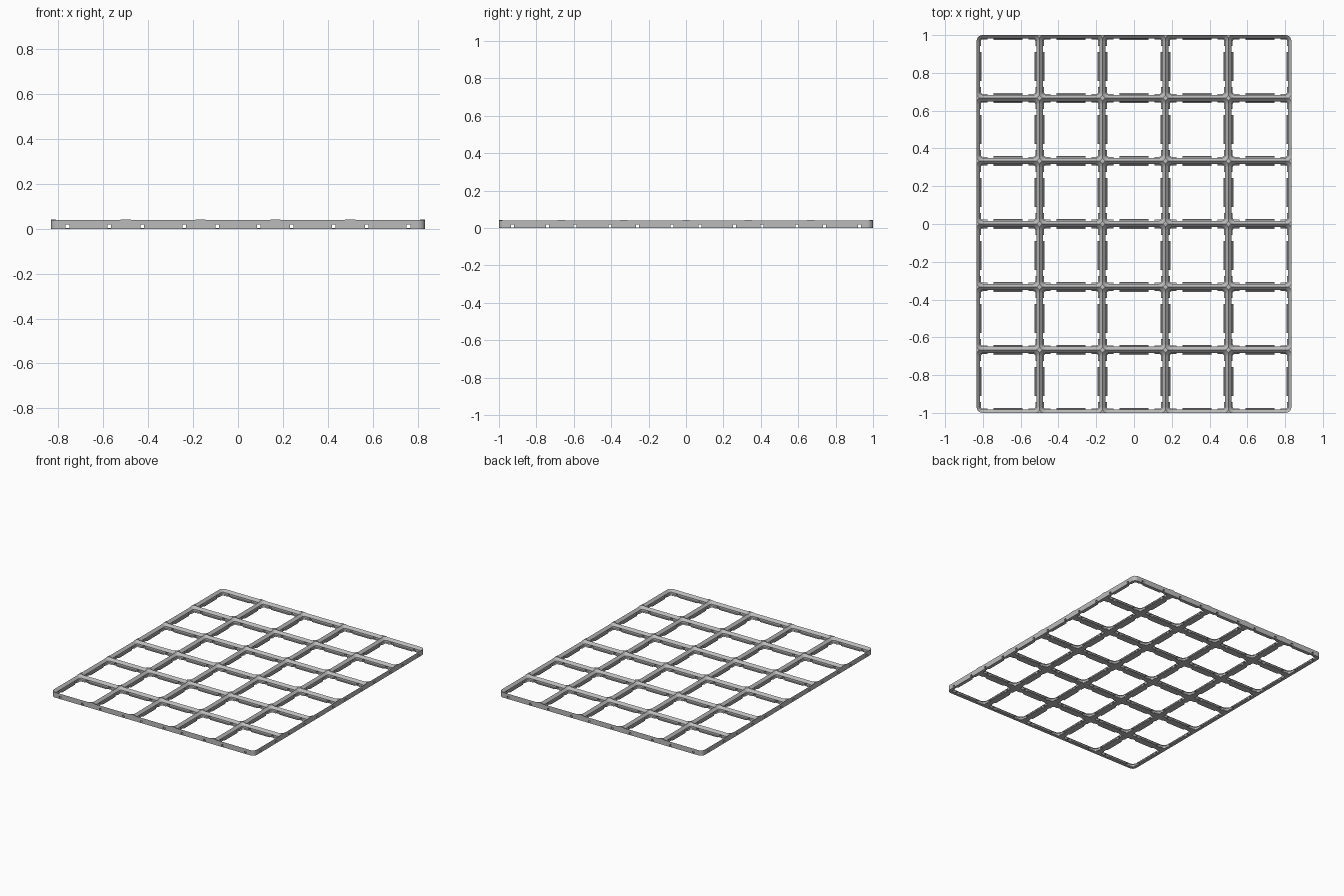
import bpy, bmesh, math
from mathutils import Matrix, Vector

P = 1 / 3            # cell pitch
NX, NY = 5, 6
H = 0.0425           # height at the corner peaks
R = 0.032            # corner radius
SLOT = 0.093         # slot distance from the cell centre

if "Cube" in bpy.data.objects:
    bpy.data.objects.remove(bpy.data.objects["Cube"])

grey = bpy.data.materials.new("Mid grey plastic")
grey.use_nodes = True
grey.diffuse_color = (0.5, 0.5, 0.5, 1)
grey.node_tree.nodes["Principled BSDF"].inputs["Base Color"].default_value = (0.5, 0.5, 0.5, 1)


def ring(bm, cx, cy, hx, hy, r, z, segs=6):
    """Rounded rectangle of vertices, counter-clockwise."""
    verts = []
    for k, (sx, sy) in enumerate([(1, 1), (-1, 1), (-1, -1), (1, -1)]):
        for i in range(segs + 1):
            a = (k + i / segs) * math.pi / 2
            verts.append(bm.verts.new((cx + sx * (hx - r) + r * math.cos(a),
                                       cy + sy * (hy - r) + r * math.sin(a), z)))
    return verts


def loft(bm, rings):
    """Close a stack of rings into a solid."""
    for lo, hi in zip(rings, rings[1:]):
        n = len(lo)
        for i in range(n):
            j = (i + 1) % n
            bm.faces.new((lo[i], lo[j], hi[j], hi[i]))
    bm.faces.new(rings[0][::-1])
    bm.faces.new(rings[-1])


def box(bm, lo, hi):
    lo, hi = Vector(lo), Vector(hi)
    m = Matrix.Translation((lo + hi) / 2) @ Matrix.Diagonal((*(hi - lo), 1))
    bmesh.ops.create_cube(bm, size=1, matrix=m)


def finish(bm, name):
    me = bpy.data.meshes.new(name)
    bmesh.ops.recalc_face_normals(bm, faces=bm.faces[:])
    bm.to_mesh(me)
    bm.free()
    ob = bpy.data.objects.new(name, me)
    bpy.context.scene.collection.objects.link(ob)
    me.materials.append(grey)
    return ob


def cut(target, bm, name):
    """Subtract a helper solid from the target."""
    tool = finish(bm, name)
    mod = target.modifiers.new(name, 'BOOLEAN')
    mod.operation, mod.solver, mod.object = 'DIFFERENCE', 'EXACT', tool
    bpy.context.view_layer.objects.active = target
    bpy.ops.object.modifier_apply(modifier=mod.name)
    bpy.data.objects.remove(tool)


cells = [(i, j, (i - (NX - 1) / 2) * P, (j - (NY - 1) / 2) * P)
         for i in range(NX) for j in range(NY)]
sides = [(1, 0), (-1, 0), (0, 1), (0, -1)]

# Rounded slab
bm = bmesh.new()
loft(bm, [ring(bm, 0, 0, NX * P / 2, NY * P / 2, R, z) for z in (0, H)])
grid = finish(bm, "grid_frame")

# Stepped cell openings, (inset, height), in two checkerboard sets
profile = [(0.0226, -0.02), (0.0226, 0.002), (0.017, 0.0076),
           (0.017, 0.022), (0, 0.039), (-0.006, 0.045)]
for parity in (0, 1):
    bm = bmesh.new()
    for i, j, cx, cy in cells:
        if (i + j) % 2 == parity:
            loft(bm, [ring(bm, cx, cy, P / 2 - o, P / 2 - o, R - o, z)
                      for o, z in profile])
    cut(grid, bm, "cell_cutter")

# Notches through the bottom lip, two on each cell side
bm = bmesh.new()
for i, j, cx, cy in cells:
    for dx, dy in sides:
        for s in (-SLOT, SLOT):
            c = Vector((cx + dx * 0.142 + dy * s, cy + dy * 0.142 + dx * s, 0))
            half = Vector((0.0078, 0.016, 0.02) if dx else (0.016, 0.0078, 0.02))
            box(bm, c - half, c + half)
cut(grid, bm, "notch_cutter")

# Small square holes running through all the walls
bm = bmesh.new()
for i in range(NX):
    for s in (-SLOT, SLOT):
        x = (i - (NX - 1) / 2) * P + s
        box(bm, (x - 0.008, -2, 0.004), (x + 0.008, 2, 0.019))
cut(grid, bm, "long_hole_cutter")
bm = bmesh.new()
for j in range(NY):
    for s in (-SLOT, SLOT):
        y = (j - (NY - 1) / 2) * P + s
        box(bm, (-2, y - 0.008, 0.004), (2, y + 0.008, 0.019))
cut(grid, bm, "cross_hole_cutter")

# Retaining tabs at the middle of each cell side
bm = bmesh.new()
for i, j, cx, cy in cells:
    for dx, dy in sides:
        c = Vector((cx + dx * 0.1435, cy + dy * 0.1435, 0.004))
        half = Vector((0.003, 0.076, 0.0035) if dx else (0.076, 0.003, 0.0035))
        box(bm, c - half, c + half)
finish(bm, "retaining_tabs")
